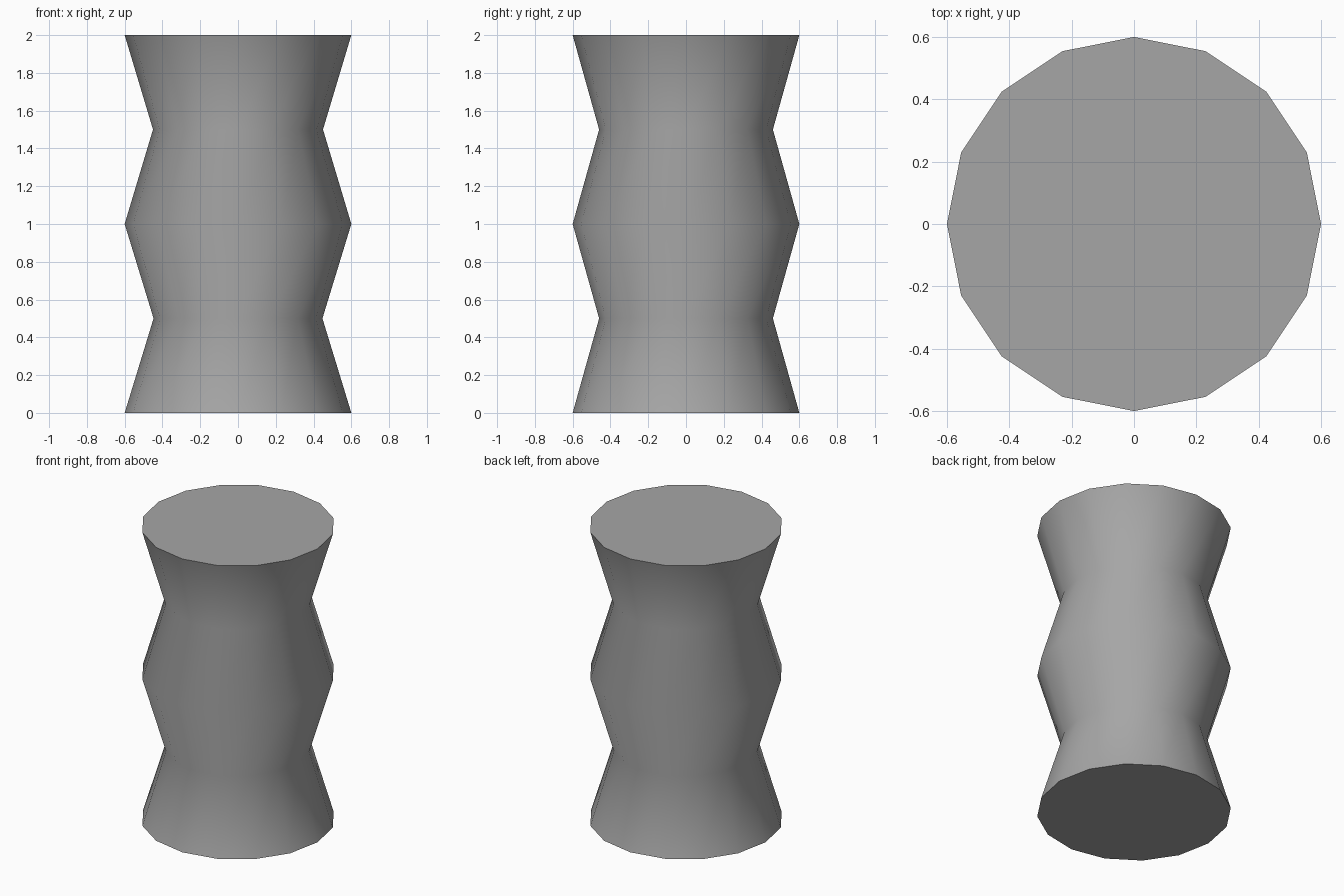
import bpy, bmesh, math

if "Cube" in bpy.data.objects:
    bpy.data.objects.remove(bpy.data.objects["Cube"])

SIDES = 16
# (height, x radius, y radius) of each ring, bottom to top
RINGS = [(0.0, 0.6, 0.6), (0.5, 0.447, 0.46), (1.0, 0.6, 0.6),
         (1.5, 0.45, 0.46), (2.0, 0.6, 0.6)]

grey = bpy.data.materials.new("plain grey")
grey.diffuse_color = (0.38, 0.38, 0.38, 1)
grey.use_nodes = True
grey.node_tree.nodes["Principled BSDF"].inputs["Base Color"].default_value = grey.diffuse_color

# Waisted column: stacked rings joined by quads
bm = bmesh.new()
loops = []
for z, rx, ry in RINGS:
    loops.append([bm.verts.new((rx * math.cos(2 * math.pi * i / SIDES),
                                ry * math.sin(2 * math.pi * i / SIDES), z))
                  for i in range(SIDES)])
for low, high in zip(loops, loops[1:]):
    for i in range(SIDES):
        j = (i + 1) % SIDES
        bm.faces.new((low[i], low[j], high[j], high[i])).smooth = True

# Flat end caps with sharp rims
for cap in (loops[0][::-1], loops[-1]):
    face = bm.faces.new(cap)
    for edge in face.edges:
        edge.smooth = False

mesh = bpy.data.meshes.new("waisted_column")
bm.to_mesh(mesh)
bm.free()
mesh.materials.append(grey)
bpy.context.collection.objects.link(bpy.data.objects.new("waisted_column", mesh))
